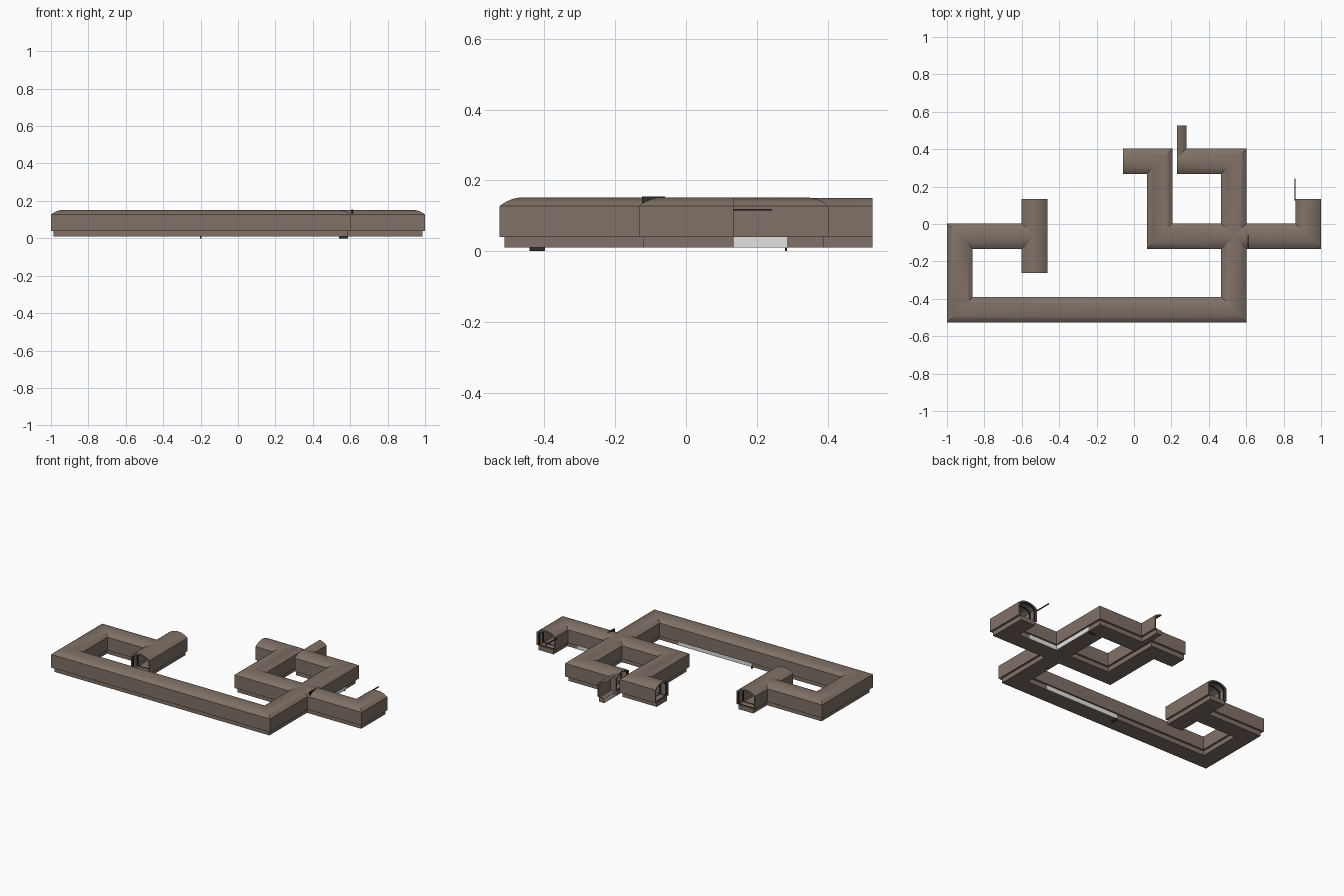
import bpy, bmesh, math
from mathutils import Vector

if "Cube" in bpy.data.objects:
    bpy.data.objects.remove(bpy.data.objects["Cube"])


def material(name, col):
    m = bpy.data.materials.new(name)
    m.diffuse_color = (*col, 1)
    m.use_nodes = True
    m.node_tree.nodes["Principled BSDF"].inputs["Base Color"].default_value = m.diffuse_color
    return m


BROWN = material("warm_brown", (0.215, 0.165, 0.135))
DARK = material("dark_metal", (0.03, 0.025, 0.022))
PALE = material("pale_grey", (0.75, 0.76, 0.75))

HW = 0.0685      # half width of a corridor
SKIRT = 0.055    # half width of the base skirt
N = 12           # roof arc segments


def arc(hw, z0, z1):
    """Shallow vault from -hw to hw."""
    sag = z1 - z0
    r = (hw * hw + sag * sag) / (2 * sag)
    a = math.asin(hw / r)
    return [(r * math.sin(-a + 2 * a * i / N), z1 - r + r * math.cos(-a + 2 * a * i / N))
            for i in range(N + 1)]


def profile(skirt, zb, zs, hw, z0, z1):
    return ([(-skirt, zb), (-skirt, zs), (-hw, zs)] + arc(hw, z0, z1)
            + [(hw, zs), (skirt, zs), (skirt, zb)])


OUTER = profile(SKIRT, 0.010, 0.040, HW, 0.127, 0.152)
INNER = profile(0.050, 0.040, 0.042, 0.0600, 0.121, 0.144)
RIB = profile(0.046, 0.042, 0.044, 0.0550, 0.117, 0.139)


def right_part(prof, cut):
    """Keep the part of a profile beyond the cut line."""
    pts = [p for p in prof if p[0] > cut]
    i = prof.index(pts[0])
    (u0, z0), (u1, z1) = prof[i - 1], prof[i]
    z = z0 + (z1 - z0) * (cut - u0) / (u1 - u0)
    return [(cut, z)] + pts + [(cut, pts[-1][1])]


def ring_points(path, i, prof, start_v, end_v):
    """Profile at a path point: mitred at corners, V-shaped at junctions."""
    p = Vector(path[i])
    d0 = (p - Vector(path[i - 1])).normalized() if i > 0 else None
    d1 = (Vector(path[i + 1]) - p).normalized() if i < len(path) - 1 else None
    n0, n1 = [Vector((d.y, -d.x)) if d else None for d in (d0, d1)]
    out = []
    for u, z in prof:
        if d0 is None:
            q = p + n1 * u + (d1 * abs(u) if start_v else Vector((0, 0)))
        elif d1 is None:
            q = p + n0 * u - (d0 * abs(u) if end_v else Vector((0, 0)))
        else:
            q = p + (n0 + n1) * (u / (1 + n0.dot(n1)))
        out.append((q.x, q.y, z))
    return out


def tunnel(name, path, outer=OUTER, inner=INNER, start_v=False, end_v=False,
           closed=True, mat=BROWN):
    bm = bmesh.new()
    shells = []
    for prof in (outer, inner):
        shells.append([[bm.verts.new(c) for c in ring_points(path, i, prof, start_v, end_v)]
                       for i in range(len(path))])
    n = len(outer)
    last = n if closed else n - 1
    for s, rings in enumerate(shells):
        for a, b in zip(rings, rings[1:]):
            for k in range(last):
                j = (k + 1) % n
                f = [a[k], a[j], b[j], b[k]]
                bm.faces.new(f if s == 0 else f[::-1])
    # rims around open ends
    for idx, is_v in ((0, start_v), (-1, end_v)):
        if not is_v:
            o, q = shells[0][idx], shells[1][idx]
            for k in range(last):
                j = (k + 1) % n
                bm.faces.new([o[k], o[j], q[j], q[k]])
    bmesh.ops.recalc_face_normals(bm, faces=bm.faces)
    me = bpy.data.meshes.new(name)
    bm.to_mesh(me)
    bm.free()
    ob = bpy.data.objects.new(name, me)
    bpy.context.collection.objects.link(ob)
    me.materials.append(mat)
    bpy.ops.object.select_all(action='DESELECT')
    ob.select_set(True)
    bpy.context.view_layer.objects.active = ob
    bpy.ops.object.shade_smooth_by_angle(angle=math.radians(25))
    return ob


def box(name, lo, hi, mat):
    bm = bmesh.new()
    bmesh.ops.create_cube(bm, size=1)
    for v in bm.verts:
        v.co = Vector([(lo[i] + hi[i]) / 2 + v.co[i] * (hi[i] - lo[i]) for i in range(3)])
    me = bpy.data.meshes.new(name)
    bm.to_mesh(me)
    bm.free()
    me.materials.append(mat)
    bpy.context.collection.objects.link(bpy.data.objects.new(name, me))


# Corridor grid lines
XA, XB, XC, XD, XE = -0.931, -0.532, 0.137, 0.534, 0.931
YA, YB, YC = -0.458, -0.065, 0.335

# Corridors
tunnel("main_corridor", [(XB, YB), (XA, YB), (XA, YA), (XD, YA), (XD, YC), (0.23, YC)],
       start_v=True)
tunnel("west_cross_corridor", [(XB, -0.262), (XB, 0.134)])
tunnel("inner_loop_corridor", [(XD, YB), (XC, YB), (XC, YC), (-0.058, YC)], start_v=True)
tunnel("east_corridor", [(XD, YB), (XE, YB), (XE, 0.134)], start_v=True)

# Sliced branch: only the right-hand part of a corridor
CUT = 0.018
tunnel("sliced_branch", [(0.212, YC), (0.212, 0.527)], right_part(OUTER, CUT),
       right_part(INNER, CUT), start_v=True, closed=False)

# Rib frames just inside each open end
for i, (x, y, dx, dy) in enumerate([(XB, -0.262, 0, 1), (XB, 0.134, 0, -1), (XE, 0.134, 0, -1),
                                    (-0.058, YC, 1, 0), (0.23, YC, 1, 0)]):
    for j, s in enumerate((0.006, 0.05)):
        tunnel(f"end_rib_{i}_{j}", [(x + dx * s, y + dy * s),
                                    (x + dx * (s + 0.008), y + dy * (s + 0.008))],
               INNER, RIB, mat=DARK)

# Pale base panels on three skirt faces
T = 0.003
box("long_base_panel", (-0.205, YA + SKIRT, 0.010), (0.335, YA + SKIRT + T, 0.040), PALE)
box("east_base_panel", (XD + SKIRT, YB + SKIRT, 0.010), (0.80, YB + SKIRT + T, 0.040), PALE)
box("north_base_panel", (XD + SKIRT, YB + SKIRT, 0.010), (XD + SKIRT + T, 0.285, 0.040), PALE)

# Pole, roof seam and small feet
box("pole", (0.857, 0.125, 0.114), (0.863, 0.243, 0.119), DARK)
box("roof_seam", (0.606, -0.125, 0.125), (0.616, -0.06, 0.154), DARK)
box("west_foot", (-0.204, -0.442, 0.0), (-0.196, -0.398, 0.012), DARK)
box("east_foot", (0.54, 0.280, 0.0), (0.588, 0.286, 0.012), DARK)
